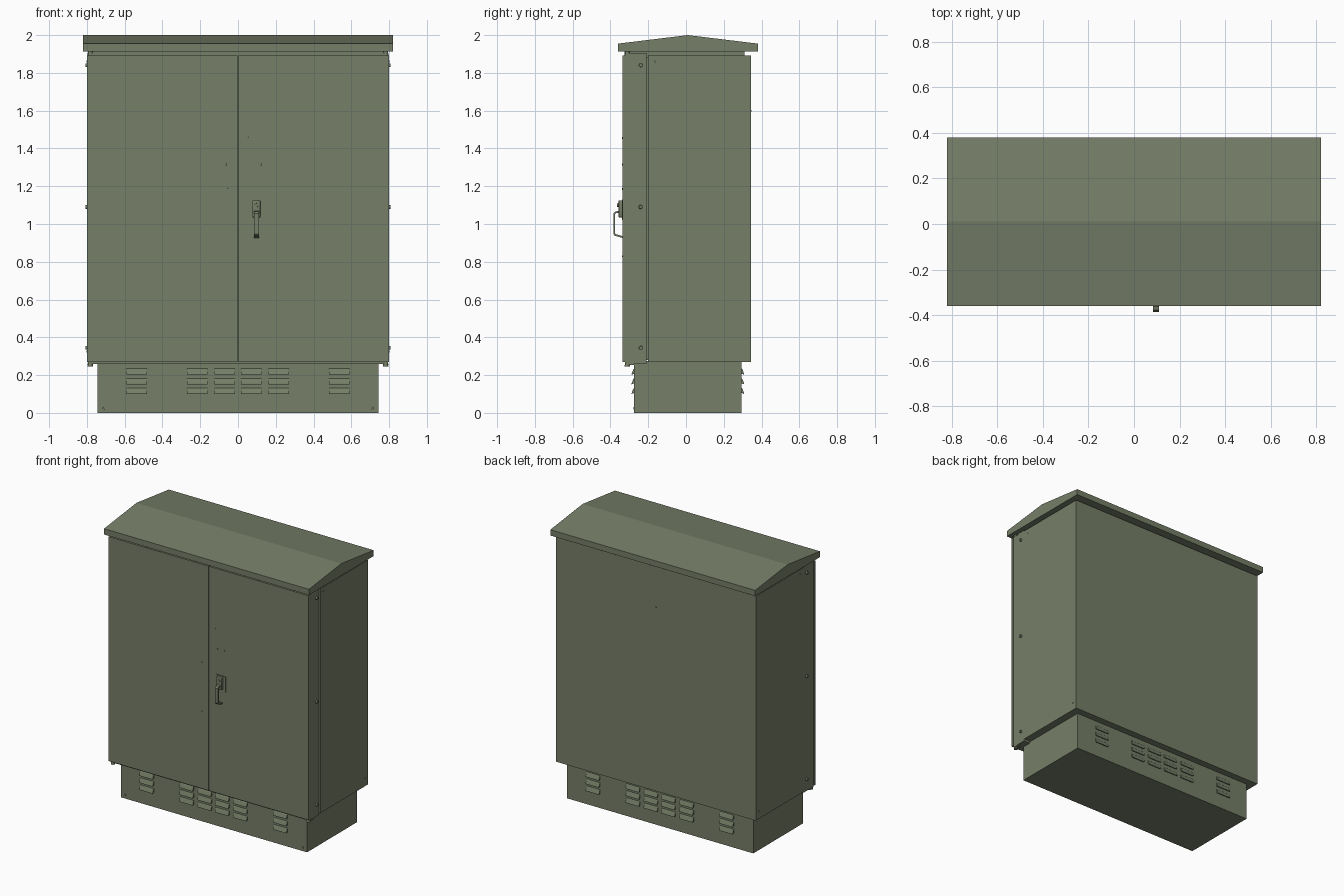
import bpy, bmesh, math
from mathutils import Vector

if "Cube" in bpy.data.objects:
    bpy.data.objects.remove(bpy.data.objects["Cube"])

paint = bpy.data.materials.new("olive_green_paint")
paint.diffuse_color = (0.18, 0.21, 0.137, 1)
paint.use_nodes = True
paint.node_tree.nodes["Principled BSDF"].inputs["Base Color"].default_value = paint.diffuse_color


def finish(name, bm, smooth=False):
    bmesh.ops.recalc_face_normals(bm, faces=bm.faces)
    me = bpy.data.meshes.new(name)
    bm.to_mesh(me)
    bm.free()
    me.materials.append(paint)
    ob = bpy.data.objects.new(name, me)
    bpy.context.collection.objects.link(ob)
    if smooth:
        bpy.ops.object.select_all(action='DESELECT')
        ob.select_set(True)
        bpy.context.view_layer.objects.active = ob
        bpy.ops.object.shade_smooth_by_angle(angle=math.radians(35))
    return ob


def box(name, x0, x1, y0, y1, z0, z1, bevel=0.0):
    bm = bmesh.new()
    bmesh.ops.create_cube(bm, size=1)
    for v in bm.verts:
        v.co = (x0 + (v.co.x + .5) * (x1 - x0),
                y0 + (v.co.y + .5) * (y1 - y0),
                z0 + (v.co.z + .5) * (z1 - z0))
    if bevel:
        bmesh.ops.bevel(bm, geom=list(bm.edges), offset=bevel, segments=2,
                        profile=0.5, affect='EDGES')
    return finish(name, bm, bevel > 0)


def prism(name, profile, x0, x1):
    """Extrude a (y, z) outline along x."""
    bm = bmesh.new()
    f = bm.faces.new([bm.verts.new((x0, y, z)) for y, z in profile])
    r = bmesh.ops.extrude_face_region(bm, geom=[f])
    bmesh.ops.translate(bm, vec=(x1 - x0, 0, 0),
                        verts=[g for g in r['geom'] if isinstance(g, bmesh.types.BMVert)])
    return finish(name, bm)


def stud(name, pos, axis, radius, length, sides=12):
    """Short cylinder centred on pos, pointing along axis."""
    bm = bmesh.new()
    bmesh.ops.create_cone(bm, cap_ends=True, segments=sides, radius1=radius,
                          radius2=radius * 0.85, depth=length)
    rot = Vector((0, 0, 1)).rotation_difference(Vector(axis)).to_matrix()
    for v in bm.verts:
        v.co = rot @ v.co + Vector(pos)
    return finish(name, bm, True)


# Plinth, cabinet body and the recessed neck below the roof
box("plinth", -0.745, 0.745, -0.275, 0.295, 0, 0.275)
box("cabinet_body", -0.80, 0.80, -0.202, 0.345, 0.27, 1.893)
box("roof_neck", -0.77, 0.77, -0.325, 0.31, 1.88, 1.92)

# Door frame in front of the body, separated by a narrow seam
box("seam_core", -0.785, 0.785, -0.215, -0.19, 0.28, 1.885)
box("door_frame", -0.795, 0.795, -0.322, -0.208, 0.26, 1.905)

# Gabled roof with overhanging skirt
prism("roof", [(-0.36, 1.913), (0.38, 1.913), (0.38, 1.955),
               (0.01, 2.0), (-0.36, 1.955)], -0.82, 0.82)

# Two doors with side screws and hinge pins
for s, side in ((-1, "left"), (1, "right")):
    a, b = sorted((s * 0.003, s * 0.80))
    box(side + "_door", a, b, -0.335, -0.319, 0.27, 1.893)
    for z in (0.345, 1.09, 1.84):
        stud(side + "_frame_bolt", (s * 0.799, -0.24, z), (s, 0, 0), 0.011, 0.015)
    for z in (0.258, 1.90):
        stud(side + "_hinge_pin", (s * 0.782, -0.311, z), (0, 0, 1), 0.014, 0.026)
        box(side + "_hinge_bracket", s * 0.782 - 0.015, s * 0.782 + 0.015,
            -0.311, -0.275, z - 0.004, z + 0.004)
    stud(side + "_body_rivet", (s * 0.80, -0.165, 1.86), (s, 0, 0), 0.005, 0.004)
    stud(side + "_body_bolt", (s * 0.80, 0.31, 0.325), (s, 0, 0), 0.006, 0.006)
    stud(side + "_plinth_bolt", (s * 0.71, -0.275, 0.025), (0, -1, 0), 0.007, 0.006)

# Small rivets on the door faces and the back
for x, z in ((-0.06, 1.315), (0.07, 1.315), (0.125, 1.315),
             (-0.055, 1.185), (-0.055, 0.83), (0.055, 1.455)):
    stud("door_rivet", (x, -0.335, z), (0, -1, 0), 0.005, 0.006)
stud("back_rivet", (0.0, 0.345, 1.6), (0, 1, 0), 0.005, 0.004)

# Louvre hoods on the front and back of the plinth
for wall, d in ((-0.275, -1), (0.295, 1)):
    for x in (-0.535, -0.215, -0.07, 0.07, 0.215, 0.535):
        for z in (0.102, 0.153, 0.204):
            w = wall - d * 0.002
            prism("louvre", [(w, z + 0.032), (w + d * 0.006, z + 0.026),
                             (w + d * 0.015, z + 0.002), (w + d * 0.015, z - 0.002),
                             (w, z + 0.004)], x - 0.054, x + 0.054)

# Latch: backing plate, lock housing and swing lever
box("latch_plate", 0.055, 0.14, -0.340, -0.333, 1.02, 1.13)
box("lock_housing", 0.076, 0.118, -0.357, -0.335, 1.035, 1.125, 0.004)
stud("lock_barrel", (0.097, -0.358, 1.10), (0, -1, 0), 0.011, 0.012, 16)
prism("latch_lever", [(-0.335, 1.072), (-0.376, 1.066), (-0.385, 1.055),
                      (-0.385, 0.948), (-0.378, 0.938), (-0.335, 0.926),
                      (-0.335, 0.936), (-0.371, 0.946), (-0.376, 0.953),
                      (-0.376, 1.050), (-0.370, 1.057), (-0.335, 1.060)],
      0.084, 0.110)
